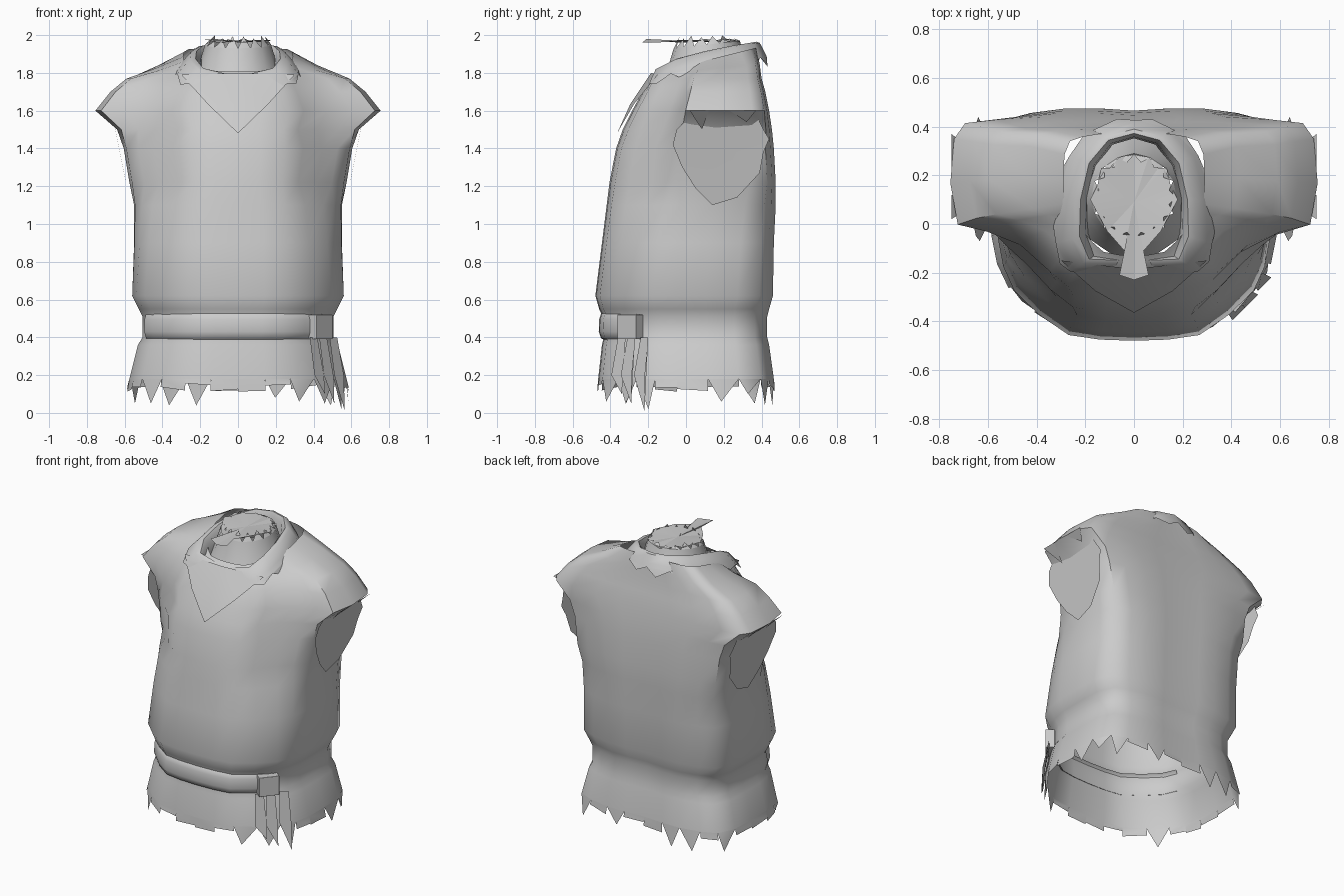
import bpy, bmesh, math, random
from mathutils import Vector

random.seed(4)
cube = bpy.data.objects.get("Cube")
if cube:
    bpy.data.objects.remove(cube)

grey = bpy.data.materials.new("plain grey")
grey.use_nodes = True
grey.diffuse_color = (0.6, 0.6, 0.6, 1)
grey.node_tree.nodes["Principled BSDF"].inputs["Base Color"].default_value = (0.6, 0.6, 0.6, 1)
grey.node_tree.nodes["Principled BSDF"].inputs["Roughness"].default_value = 0.8


def build(name, verts, faces, angle=40, recalc=True):
    mesh = bpy.data.meshes.new(name)
    mesh.from_pydata([tuple(v) for v in verts], [], faces)
    bm = bmesh.new()
    bm.from_mesh(mesh)
    bmesh.ops.remove_doubles(bm, verts=bm.verts, dist=0.0005)
    if recalc:
        bmesh.ops.recalc_face_normals(bm, faces=bm.faces)
    bm.to_mesh(mesh)
    bm.free()
    mesh.materials.append(grey)
    obj = bpy.data.objects.new(name, mesh)
    bpy.context.collection.objects.link(obj)
    bpy.ops.object.select_all(action='DESELECT')
    obj.select_set(True)
    bpy.context.view_layer.objects.active = obj
    bpy.ops.object.shade_smooth_by_angle(angle=math.radians(angle))


def loft(name, rows, closed=True, angle=40):
    n = len(rows[0])
    verts = [p for row in rows for p in row]
    faces = []
    for r in range(len(rows) - 1):
        for i in range(n if closed else n - 1):
            j = (i + 1) % n
            faces.append((r * n + i, r * n + j, (r + 1) * n + j, (r + 1) * n + i))
    build(name, verts, faces, angle)


def mirrored(half):
    # half outline from front centre to back centre, closed on the other side
    return half + [(-p[0],) + tuple(p[1:]) for p in half[-2:0:-1]]


def polygons(name, groups):
    # separate flat pieces, each given as its own corner list
    verts, faces = [], []
    for group in groups:
        faces.append(tuple(range(len(verts), len(verts) + len(group))))
        verts += group
    build(name, verts, faces, recalc=False)


# Torso cross-sections: rounded waist and broad shoulder outlines
waist = [(0, -1), (.25, -.99), (.48, -.95), (.7, -.77), (.88, -.56), (.96, -.35), (1, -.1),
         (1, .25), (.99, .6), (.9, .85), (.72, .94), (.48, 1), (.25, 1), (0, .98)]
shoulder = [(0, -1), (.16, -.98), (.36, -.92), (.46, -.75), (.62, -.45), (.8, -.3), (.96, -.22),
            (1, .25), (.98, .75), (.92, .93), (.75, .97), (.5, 1), (.25, 1), (0, .98)]


def section(z, width, front, back, blend, tilt=0):
    mid, half = (front + back) / 2, (back - front) / 2
    pts = []
    for a, b in zip(waist, shoulder):
        x = (a[0] * (1 - blend) + b[0] * blend) * width
        y = mid + (a[1] * (1 - blend) + b[1] * blend) * half
        pts.append((x, y, z + tilt * (y - mid)))
    return mirrored(pts)


levels = [(.18, .575, -.465, .465, 0), (.36, .53, -.445, .44, 0), (.40, .505, -.435, .43, 0),
          (.51, .505, -.44, .43, 0), (.55, .525, -.46, .44, 0), (.62, .56, -.48, .46, 0),
          (.9, .55, -.445, .465, .08), (1.1, .55, -.42, .475, .22), (1.22, .575, -.405, .475, .6),
          (1.4, .605, -.37, .465, .55), (1.5, .64, -.335, .455, .85), (1.6, .755, -.285, .44, 1),
          (1.7, .675, -.23, .42, 1), (1.77, .59, -.19, .4, 1),
          (1.82, .43, -.15, .39, .9, .1), (1.87, .29, -.13, .37, .4, .25)]
rows = [section(*level) for level in levels]
loft("vest_body", rows, angle=50)

# Ragged hem: lowest height of each piece, going round from the front centre
hem_low = [.12, .15, .06, .05, .02, .12, .12, .06, .1, .04, .13, .08, .13,
           .12, .04, .04, .12, .05, .13, .13, .12, .12, .05, .12, .14, .11]
ring = [Vector(p) for p in rows[0]]
teeth = []
for i, (a, low) in enumerate(zip(ring, hem_low)):
    b = ring[(i + 1) % len(ring)]
    if low > .1:
        teeth.append([a, b] + [Vector((p.x * 1.02, p.y * 1.01, low + random.uniform(-.01, .02)))
                               for p in (b, a)])
    else:
        tip = a.lerp(b, random.uniform(.3, .7)) * 1.02
        tip.z = low
        teeth.append([a, b, tip])
polygons("ragged_hem", teeth)

# Belt across the front, wrapping to both sides
base = section(.46, .49, -.43, .425, 0)
n = len(base)
front_run = [Vector(base[i % n]) for i in range(n - 5, n + 5)]
profile = [(0, -.075), (.02, -.065), (.032, -.03), (.03, .035), (.02, .065), (0, .08)]


def belt_row(out, dz):
    row = []
    for p in front_run:
        d = Vector((p.x * .45, p.y, 0)).normalized()
        row.append((p.x + d.x * out, p.y + d.y * out, p.z + dz))
    return row


loft("belt", [belt_row(o, dz) for o, dz in profile], closed=False, angle=50)

# Folded belt end
bpy.ops.mesh.primitive_cube_add(size=1, location=(.435, -.295, .455),
                                rotation=(0, 0, math.radians(50)))
belt_end = bpy.context.object
belt_end.name = "belt_end"
belt_end.scale = (.13, .06, .13)
bevel = belt_end.modifiers.new("soft edges", 'BEVEL')
bevel.width, bevel.segments = .02, 2
belt_end.data.materials.append(grey)

# Torn strips hanging flat against the hem below the belt end
polygons("belt_strips", [[(x - .05, y + .01, .4), (x - .01, y + .05, .4), (x + .025, y + .03, .2),
                          (x + .03, y + .03, low), (x - .025, y - .025, .2)]
                         for x, y, low in ((.43, -.37, .1), (.48, -.32, .05), (.535, -.25, .01))])

# Flat armhole caps with torn outlines, and loose flaps at the sleeve edge
rim = [(-.07, 1.42), (-.05, 1.5), (-.01, 1.54), (.03, 1.61), (.2, 1.6), (.38, 1.56), (.41, 1.5),
       (.44, 1.45), (.41, 1.38), (.39, 1.27), (.27, 1.14), (.14, 1.1), (.05, 1.19), (-.02, 1.3)]
for name, s in (("left", 1), ("right", -1)):
    pts = [Vector((s * (.57 + .2 * (z - 1.1)), y, z)) for y, z in rim]
    hub = Vector((s * .625, .17, 1.38))
    m = len(pts)
    build(name + "_armhole_cap", pts + [hub],
          [(m, i, (i + 1) % m)[::s] for i in range(m)], 10, recalc=False)
    flaps = []
    for y, width, drop in ((.07, .05, .1), (.3, .07, .06)):
        flaps.append([(s * .75, y - width, 1.6), (s * .75, y + width, 1.6),
                      (s * (.75 - drop), y + width * .3, 1.6 - drop)][::s])
    polygons(name + "_sleeve_flaps", flaps)

# Neckline panel ending in a point on the chest
build("neckline_panel", [(0, -.365, 1.48), (.16, -.275, 1.635), (.3, -.15, 1.79), (0, -.185, 1.8),
                         (-.3, -.15, 1.79), (-.16, -.275, 1.635), (0, -.295, 1.635)],
      [(0, 1, 6), (1, 2, 3, 6), (6, 3, 4, 5), (0, 6, 5)], recalc=False)

# Folded collar, rising toward the back and nearly meeting at the front
ridge = [(.07, -.165, 1.79), (.21, -.16, 1.82), (.255, -.06, 1.87), (.25, .1, 1.91),
         (.21, .26, 1.94), (.12, .36, 1.955), (0, .39, 1.96)]
flare = [(1.26, -.075), (1.18, -.05), (1, 0), (.88, .005), (.78, -.03), (.74, -.12)]
collar = []
for scale, dz in flare:
    half = [(x * scale, .1 + (y - .1) * (1 + (scale - 1) * .5), z + dz) for x, y, z in ridge]
    collar.append(half + [(-x, y, z) for x, y, z in half[-2::-1]])
loft("collar", collar, closed=False, angle=45)

# Uneven points falling from the collar onto the shoulders
points = []
edge = [Vector(p) for p in collar[0]]
for p, q in zip(edge, edge[1:]):
    tip = p.lerp(q, random.uniform(.3, .7))
    tip += Vector((tip.x * .06, (tip.y - .1) * .06, -random.uniform(.02, .05)))
    points.append([p, q, tip])
polygons("collar_points", points)

# Neck band and the torn sheet closing it
circle = [(math.sin(t * math.pi / 8), -math.cos(t * math.pi / 8)) for t in range(16)]
bands = [[Vector((x * r, .11 + y * r, z + y * .02)) for x, y in circle]
         for r, z in ((.25, 1.75), (.205, 1.85), (.175, 1.95))]
loft("neck_band", bands)
half = [(0, -.23), (.06, -.21), (.04, -.11), (.11, -.03), (.18, .1), (.15, .16),
        (.135, .23), (.1, .23), (.06, .275), (0, .29)]
outline = mirrored(half)
sheet = [(x, y, 1.965 + random.uniform(-.005, .015)) for x, y in outline] + [(0, .09, 1.965)]
hub = len(outline)
build("neck_sheet", sheet, [(hub, i, (i + 1) % hub) for i in range(hub)], 10, recalc=False)
torn = []
for p, q in zip(bands[-1], bands[-1][1:] + bands[-1][:1]):
    tip = p.lerp(q, .5)
    torn.append([p, q, (tip.x * .85, .11 + (tip.y - .11) * .85, random.uniform(1.97, 2.0))])
polygons("neck_torn_edge", torn)
